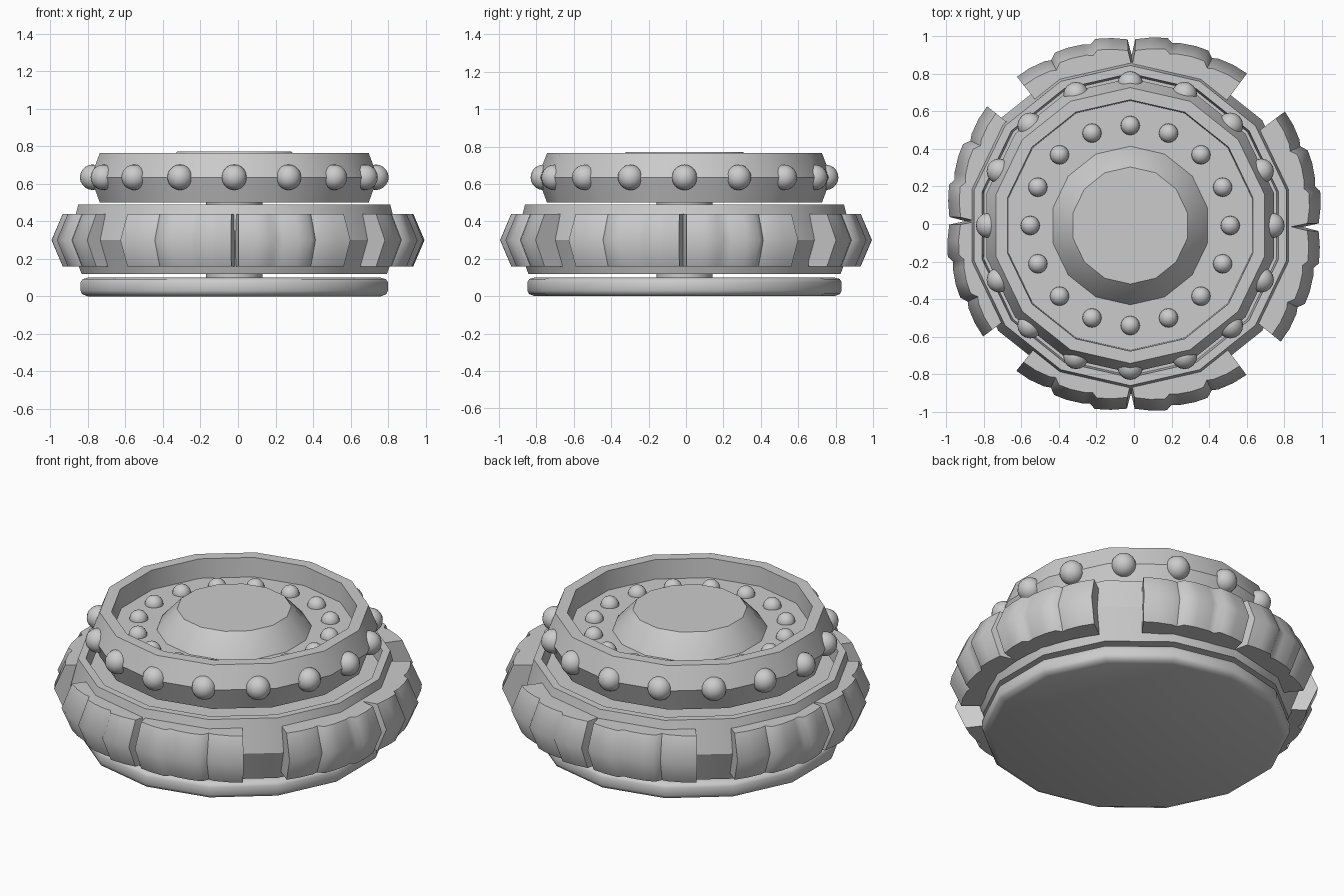
import bpy, bmesh, math
from math import sin, cos, radians, pi

if "Cube" in bpy.data.objects:
    bpy.data.objects.remove(bpy.data.objects["Cube"])

CX, CY = -0.02, -0.008   # centre of the turned parts
SIDES = 14


def finish(name, bm, angle=30):
    bmesh.ops.recalc_face_normals(bm, faces=bm.faces)
    me = bpy.data.meshes.new(name)
    bm.to_mesh(me)
    bm.free()
    ob = bpy.data.objects.new(name, me)
    bpy.context.collection.objects.link(ob)
    bpy.ops.object.select_all(action='DESELECT')
    ob.select_set(True)
    bpy.context.view_layer.objects.active = ob
    bpy.ops.object.shade_smooth_by_angle(angle=radians(angle))
    return ob


def lathe(name, profile, sides=SIDES, angle=30):
    """Turn a (radius, z) profile; its ends are capped."""
    bm = bmesh.new()
    rings = []
    for r, z in profile:
        rings.append([bm.verts.new((CX + r * cos(pi / 2 + 2 * pi * i / sides),
                                    CY + r * sin(pi / 2 + 2 * pi * i / sides), z))
                      for i in range(sides)])
    for a, b in zip(rings, rings[1:]):
        for i in range(sides):
            j = (i + 1) % sides
            bm.faces.new((a[i], a[j], b[j], b[i]))
    bm.faces.new(rings[0])
    bm.faces.new(rings[-1])
    return finish(name, bm, angle)


def studs(name, count, radius, z, size):
    """Ring of small balls."""
    bm = bmesh.new()
    for i in range(count):
        a = 2 * pi * i / count
        ball = bmesh.ops.create_uvsphere(bm, u_segments=16, v_segments=10, radius=size)
        bmesh.ops.translate(bm, verts=ball['verts'],
                            vec=(CX + radius * cos(a), CY + radius * sin(a), z))
    return finish(name, bm, 60)


def tread(name, heading):
    """Scalloped outer pad with a notch in the middle."""
    half = [(1.2, 0.985), (6, 0.998), (11, 1.008), (12.8, 0.985), (15, 0.995),
            (20, 1.004), (24, 1.006), (26, 0.978), (28, 0.99), (33, 1.0), (37.7, 1.003)]
    stations = [(-a, r) for a, r in reversed(half)] + [(0, 0.9)] + half
    bm = bmesh.new()
    rings = []
    for a, r in stations:
        t = radians(heading + a)
        section = [(0.82, 0.16), (r - 0.06, 0.16), (r, 0.30), (r - 0.06, 0.44), (0.82, 0.44)]
        rings.append([bm.verts.new((q * cos(t), q * sin(t), z)) for q, z in section])
    for a, b in zip(rings, rings[1:]):
        for i in range(5):
            j = (i + 1) % 5
            bm.faces.new((a[i], a[j], b[j], b[i]))
    bm.faces.new(rings[0])
    bm.faces.new(rings[-1])
    return finish(name, bm, 50)


# Base plate and central axle
lathe("base_plate", [(0.80, 0), (0.832, 0.012), (0.84, 0.03), (0.84, 0.075),
                     (0.83, 0.092), (0.80, 0.10)], angle=50)
lathe("axle", [(0.15, 0.05), (0.15, 0.58)], sides=16)

# Middle drum with a raised rim
lathe("middle_drum", [(0.835, 0.12), (0.90, 0.30), (0.853, 0.49),
                      (0.81, 0.49), (0.80, 0.40)])

# Upper drum: bulging wall, recessed floor, raised centre cap
lathe("upper_drum", [(0.735, 0.50), (0.785, 0.635), (0.735, 0.765),
                     (0.67, 0.765), (0.665, 0.65)])
lathe("centre_cap", [(0.425, 0.645), (0.42, 0.655), (0.312, 0.772)])

# Studs on the wall and on the floor
studs("wall_studs", 16, 0.755, 0.635, 0.068)
studs("floor_studs", 16, 0.533, 0.65, 0.051)

# Four tread pads
for n, heading in enumerate((90.8, -1.0, 269.0, 179.0)):
    tread(f"tread_pad_{n + 1}", heading)
